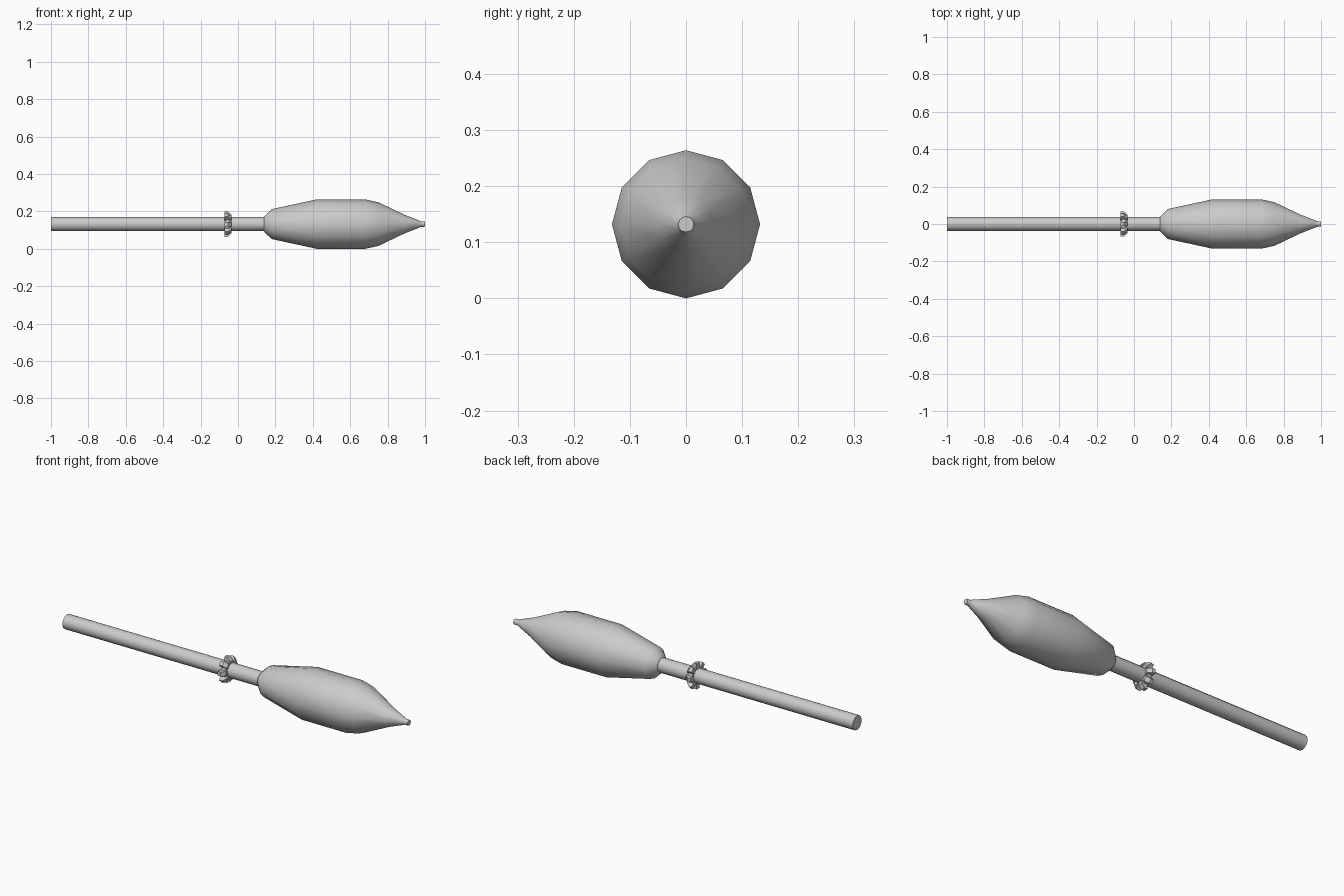
import bpy, bmesh, math
from mathutils import Matrix

if "Cube" in bpy.data.objects:
    bpy.data.objects.remove(bpy.data.objects["Cube"])

AXIS_Z = 0.132


def finish(name, bm, smooth_angle=None):
    bmesh.ops.recalc_face_normals(bm, faces=bm.faces)
    mesh = bpy.data.meshes.new(name)
    bm.to_mesh(mesh)
    bm.free()
    obj = bpy.data.objects.new(name, mesh)
    obj.location.z = AXIS_Z
    bpy.context.collection.objects.link(obj)
    if smooth_angle:
        bpy.ops.object.select_all(action='DESELECT')
        obj.select_set(True)
        bpy.context.view_layer.objects.active = obj
        bpy.ops.object.shade_smooth_by_angle(angle=math.radians(smooth_angle))
    return obj


def lathe(name, profile, sides=12):
    """Revolve (x, radius) points about the x axis and cap both ends."""
    bm = bmesh.new()
    rings = []
    for x, r in profile:
        angles = [2 * math.pi * i / sides for i in range(sides)]
        rings.append([bm.verts.new((x, r * math.cos(a), r * math.sin(a))) for a in angles])
    for a, b in zip(rings, rings[1:]):
        for i in range(sides):
            j = (i + 1) % sides
            bm.faces.new((a[i], a[j], b[j], b[i]))
    bm.faces.new(rings[0])
    bm.faces.new(rings[-1])
    return finish(name, bm, 42)


# Bulbous head with a blunt tip
lathe("head", [(0.14, 0.04), (0.145, 0.046), (0.18, 0.08), (0.42, 0.132),
               (0.68, 0.132), (0.75, 0.117), (0.89, 0.05),
               (0.97, 0.019), (0.975, 0.015), (1.0, 0.014)])

# Long straight shaft
lathe("shaft", [(-1.0, 0.038), (0.16, 0.038)])

# Collar around the shaft
lathe("collar", [(-0.068, 0.047), (-0.042, 0.047)], 16)

# Chamfered lugs spaced around the collar
bm = bmesh.new()
lug = [(-0.071, 0.036), (-0.071, 0.068), (-0.054, 0.068), (-0.036, 0.05), (-0.036, 0.036)]
for i in range(8):
    turn = Matrix.Rotation(math.tau * i / 8, 4, 'X')
    sides = [[bm.verts.new((x, y, r)) for x, r in lug] for y in (-0.012, 0.012)]
    for s in sides:
        bm.faces.new(s)
    for k in range(len(lug)):
        n = (k + 1) % len(lug)
        bm.faces.new((sides[0][k], sides[0][n], sides[1][n], sides[1][k]))
    bmesh.ops.transform(bm, matrix=turn, verts=sides[0] + sides[1])
finish("collar_lugs", bm)
